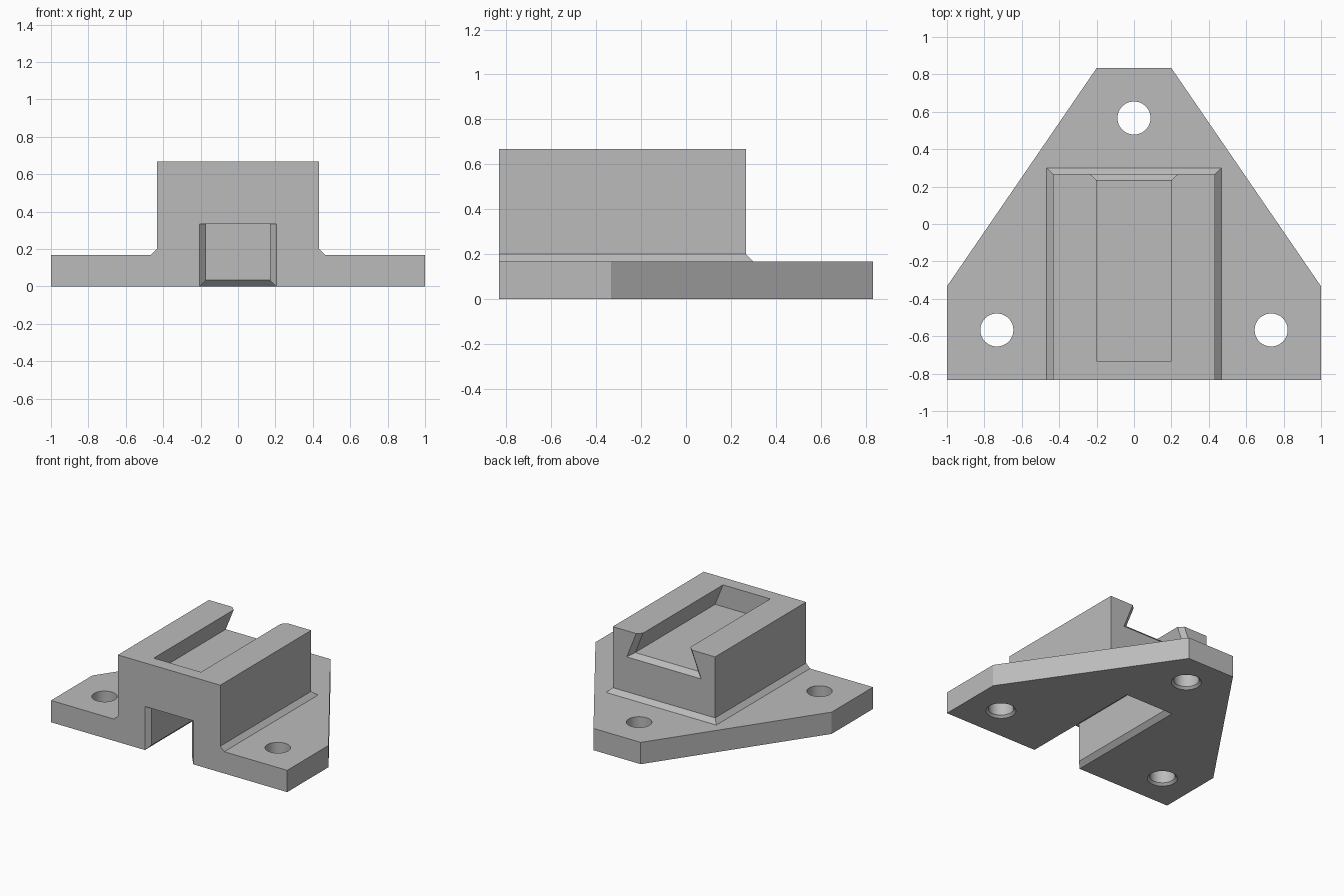
import bpy, bmesh
from math import cos, sin, pi, radians

if "Cube" in bpy.data.objects:
    bpy.data.objects.remove(bpy.data.objects["Cube"])

MM = 1 / 30      # design unit: thirty units to half the width

grey = bpy.data.materials.new("plain grey")
grey.use_nodes = True
grey.diffuse_color = (0.5, 0.5, 0.5, 1)
grey.node_tree.nodes["Principled BSDF"].inputs["Base Color"].default_value = (0.5, 0.5, 0.5, 1)


def loft(name, *loops):
    """Solid skinned through matching loops of points, capped at both ends."""
    bm = bmesh.new()
    rings = [[bm.verts.new([c * MM for c in p]) for p in loop] for loop in loops]
    n = len(rings[0])
    bm.faces.new(rings[0])
    bm.faces.new(rings[-1])
    for a, b in zip(rings, rings[1:]):
        for i in range(n):
            j = (i + 1) % n
            bm.faces.new((a[i], a[j], b[j], b[i]))
    bmesh.ops.recalc_face_normals(bm, faces=bm.faces)
    mesh = bpy.data.meshes.new(name)
    bm.to_mesh(mesh)
    bm.free()
    mesh.materials.append(grey)
    obj = bpy.data.objects.new(name, mesh)
    bpy.context.collection.objects.link(obj)
    return obj


def rect(half, y0, y1, z):
    return [(-half, y0, z), (half, y0, z), (half, y1, z), (-half, y1, z)]


def box(name, half, y0, y1, z0, z1):
    return loft(name, rect(half, y0, y1, z0), rect(half, y0, y1, z1))


def combine(target, tool, operation):
    mod = target.modifiers.new(operation.lower(), 'BOOLEAN')
    mod.operation, mod.solver, mod.object = operation, 'EXACT', tool
    bpy.context.view_layer.objects.active = target
    bpy.ops.object.modifier_apply(modifier=mod.name)
    bpy.data.objects.remove(tool)


# Base plate with tapered rear
half_outline = [(30, -27), (30, -10), (6, 25)]
outline = half_outline + [(-x, y) for x, y in reversed(half_outline)]
mount = loft("dovetail_mount", *[[(x, y, z) for x, y in outline] for z in (0, 5)])

# Raised block with a bevelled foot, trimmed flush at the front
block = box("block", 13, -28, 8, 2, 20)
foot = loft("foot", rect(15, -28, 10, 4), rect(13, -28, 8, 6))
combine(block, foot, 'UNION')
combine(mount, block, 'UNION')
combine(mount, box("front_trim", 40, -40, -25, -5, 30), 'DIFFERENCE')

# Underside channel, flared along its lower and front edges
IN = 5.15
combine(mount, box("channel", IN, -30, 4, -3, 10), 'DIFFERENCE')
combine(mount, loft("channel_lower_flare", rect(IN + 2, -30, 6, -1),
                    rect(IN, -30, 4, 1)), 'DIFFERENCE')
combine(mount, loft("channel_front_flare", *[
    [(-h, y, -3), (h, y, -3), (h, y, 10), (-h, y, 10)]
    for h, y in ((IN + 2, -26), (IN, -24))]), 'DIFFERENCE')


# Dovetail slot, open and flared at the rear
def dovetail(y, grow):
    top, floor = 6 + grow * 1.05, 15 - grow
    side = [(top + 0.4 * (20 - floor), floor), (top, 20), (top, 23)]
    return [(x, y, z) for x, z in side] + [(-x, y, z) for x, z in reversed(side)]


combine(mount, loft("slot", dovetail(-22, 0), dovetail(9, 0)), 'DIFFERENCE')
combine(mount, loft("slot_flare", dovetail(7, 0), dovetail(9, 2)), 'DIFFERENCE')

# Screw holes with a small countersink underneath
for cx, cy in ((0, 17), (-22, -17), (22, -17)):
    hole = loft("hole", *[
        [(cx + r * cos(2 * pi * i / 48), cy + r * sin(2 * pi * i / 48), z) for i in range(48)]
        for r, z in ((3.65, -0.5), (2.65, 0.5), (2.65, 8))])
    combine(mount, hole, 'DIFFERENCE')

# Crisp edges, smooth hole walls
bpy.ops.object.select_all(action='DESELECT')
mount.select_set(True)
bpy.context.view_layer.objects.active = mount
bpy.ops.object.shade_smooth_by_angle(angle=radians(25))
